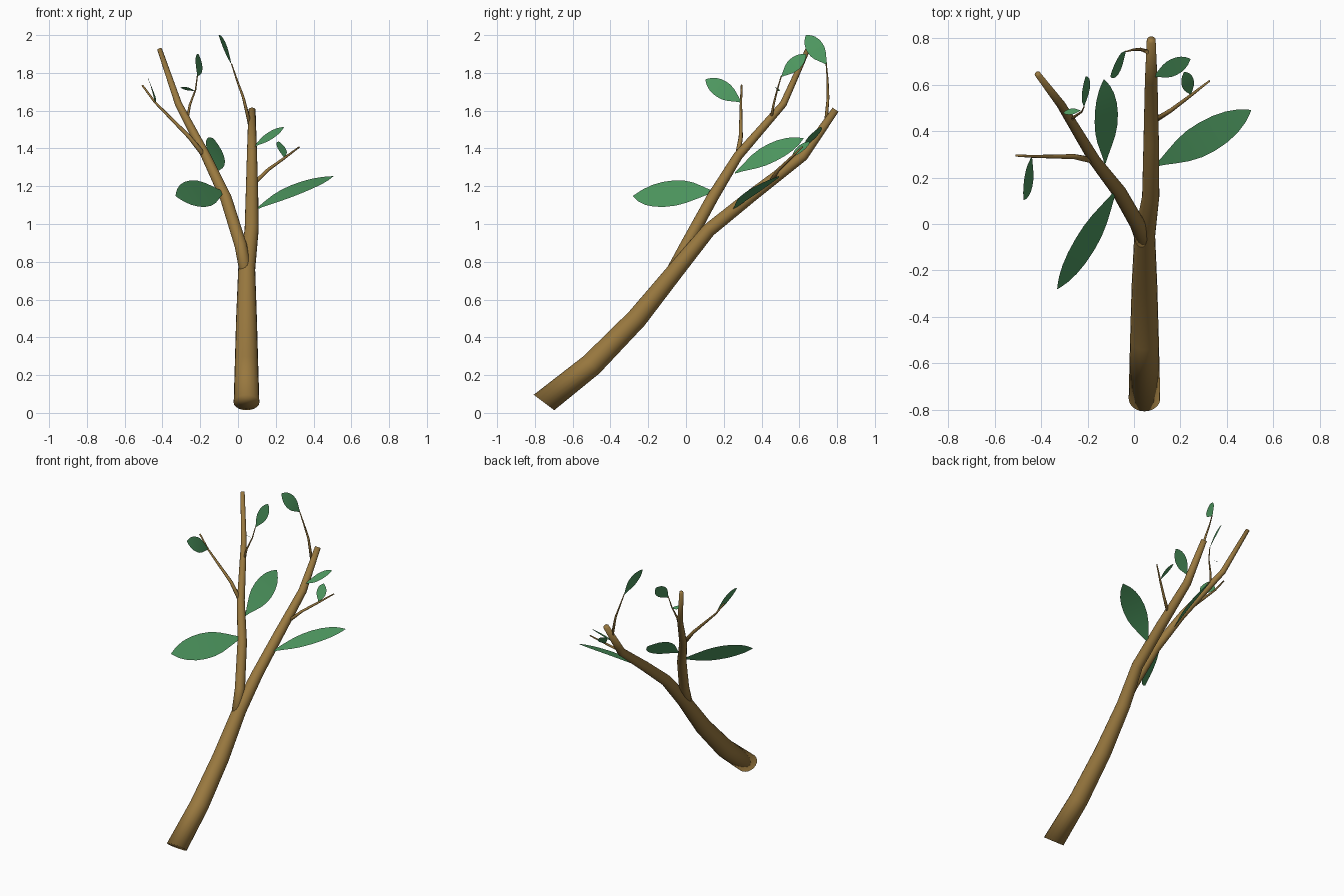
import bpy, bmesh, math
from mathutils import Vector

if "Cube" in bpy.data.objects:
    bpy.data.objects.remove(bpy.data.objects["Cube"])


def material(name, rgb):
    m = bpy.data.materials.new(name)
    m.diffuse_color = (*rgb, 1)
    m.use_nodes = True
    m.node_tree.nodes["Principled BSDF"].inputs["Base Color"].default_value = m.diffuse_color
    return m


BARK = material("bark brown", (0.32, 0.19, 0.05))
GREEN = material("leaf green", (0.075, 0.31, 0.115))


def finish(bm, name, mat, angle):
    me = bpy.data.meshes.new(name)
    bm.to_mesh(me)
    bm.free()
    me.materials.append(mat)
    ob = bpy.data.objects.new(name, me)
    bpy.context.collection.objects.link(ob)
    bpy.ops.object.select_all(action='DESELECT')
    ob.select_set(True)
    bpy.context.view_layer.objects.active = ob
    bpy.ops.object.shade_smooth_by_angle(angle=math.radians(angle))
    return ob


def limb(name, pts, sides=14, start_dir=None):
    """Tapered tube through points (x, y, z, radius), capped at both ends."""
    bm = bmesh.new()
    P = [Vector(p[:3]) for p in pts]
    rings = []
    for i, p in enumerate(P):
        t = (P[min(i + 1, len(P) - 1)] - P[max(i - 1, 0)]).normalized()
        if i == 0 and start_dir:
            t = Vector(start_dir).normalized()
        u = Vector((1, 0, 0))
        u = (u - t * u.dot(t)).normalized()
        v = t.cross(u)
        r = pts[i][3]
        rings.append([bm.verts.new(p + r * (u * math.cos(a) + v * math.sin(a)))
                      for a in (2 * math.pi * k / sides for k in range(sides))])
    for a, b in zip(rings, rings[1:]):
        for k in range(sides):
            n = (k + 1) % sides
            bm.faces.new((a[k], a[n], b[n], b[k]))
    bm.faces.new(rings[0][::-1])
    bm.faces.new(rings[-1])
    return finish(bm, name, BARK, 120)  # soft cut ends


# leaf outline: (distance along, half width), narrow neck and fuller far half
OUTLINE = [(0, .06), (.08, .22), (.18, .48), (.3, .77), (.42, .95), (.55, 1),
           (.68, .94), (.8, .76), (.9, .48), (.96, .22), (1, .02)]


def leaf(name, base, tip, side, bend=0.03):
    """Thin leaf from base to tip; side is the half-width vector."""
    bm = bmesh.new()
    b, d, w = Vector(base), Vector(tip) - Vector(base), Vector(side)
    n = d.cross(w).normalized()
    if n.z < 0:
        n = -n
    rows = []
    for t, h in OUTLINE:
        c = b + d * t + n * (bend * d.length * 4 * t * (1 - t))
        rows.append([bm.verts.new(c + w * h * s) for s in (-1, 0, 1)])
    for p, q in zip(rows, rows[1:]):
        for k in range(2):
            bm.faces.new((p[k], p[k + 1], q[k + 1], q[k]))
    bm.normal_update()
    # keep the leaf faces pointing to the upper side
    if sum(f.normal.dot(n) for f in bm.faces) < 0:
        bmesh.ops.reverse_faces(bm, faces=bm.faces[:])
    return finish(bm, name, GREEN, 60)


# main stem and its fork
limb("main_stem", [(.045, -.752, .055, .068), (.045, -.5, .255, .062), (.045, -.26, .5, .055),
                   (.046, -.05, .76, .045), (.072, .12, .967, .037), (.074, .36, 1.16, .033),
                   (.074, .62, 1.36, .027), (.074, .792, 1.605, .019)],
     20, (0, .6, .8))
limb("side_branch", [(.045, -.09, .72, .032), (.015, 0, .885, .033), (-.065, .14, 1.14, .031),
                     (-.17, .275, 1.36, .025), (-.315, .515, 1.635, .019),
                     (-.415, .645, 1.925, .013)], 16)

# thin twigs
limb("left_twig", [(-.16, .27, 1.34, .015), (-.257, .29, 1.46, .011),
                   (-.44, .291, 1.645, .006), (-.507, .295, 1.735, .005)], 8)
limb("upper_twig", [(-.27, .45, 1.55, .008), (-.255, .463, 1.63, .006),
                    (-.225, .483, 1.71, .004), (-.215, .505, 1.785, .003)], 8)
limb("top_twig", [(.062, .74, 1.53, .01), (.028, .752, 1.67, .007),
                  (-.005, .75, 1.76, .005), (-.035, .742, 1.85, .003)], 8)
limb("right_twig", [(.08, .44, 1.21, .012), (.16, .49, 1.288, .009),
                    (.24, .55, 1.345, .007), (.325, .616, 1.408, .004)], 8)

# large leaves on the branches
leaf("leaf_front_left", (-.075, .15, 1.17), (-.33, -.28, 1.148), (-.04, .025, .07), .01)
leaf("leaf_back_left", (-.125, .26, 1.27), (-.13, .622, 1.453), (-.05, -.02, .045))
leaf("leaf_right", (.09, .25, 1.075), (.504, .49, 1.253), (-.035, .06, .018))
leaf("leaf_upper_right", (.085, .635, 1.41), (.243, .71, 1.513), (-.012, .034, .016), .01)

# small leaves on the twigs
leaf("leaf_left_twig", (-.44, .293, 1.645), (-.475, .103, 1.765), (-.016, .025, .04))
leaf("leaf_upper_twig", (-.215, .505, 1.78), (-.208, .635, 1.898), (-.018, -.024, .026))
leaf("leaf_bud", (-.23, .488, 1.705), (-.305, .478, 1.722), (0, .013, -.008))
leaf("leaf_top_twig", (-.035, .745, 1.845), (-.102, .635, 2.0), (0, .037, .028))
leaf("leaf_right_twig", (.245, .556, 1.35), (.216, .655, 1.437), (.025, .015, -.01))
